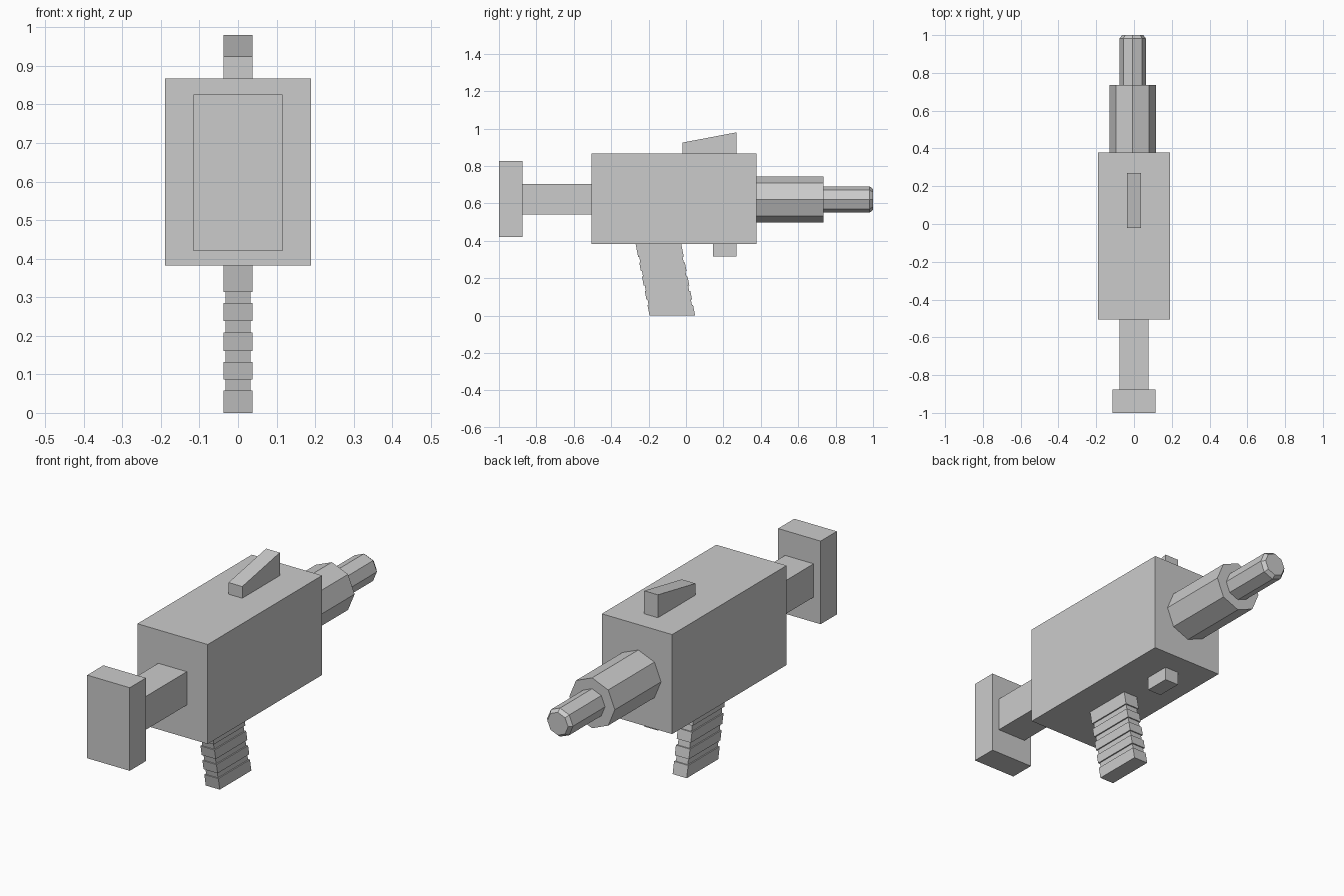
import bpy, bmesh
from math import cos, sin, pi

if "Cube" in bpy.data.objects:
    bpy.data.objects.remove(bpy.data.objects["Cube"])


def finish(name, bm):
    bmesh.ops.recalc_face_normals(bm, faces=bm.faces[:])
    mesh = bpy.data.meshes.new(name)
    bm.to_mesh(mesh)
    bm.free()
    obj = bpy.data.objects.new(name, mesh)
    bpy.context.collection.objects.link(obj)
    return obj


def loft(name, rings):
    """Skin a stack of equal-length vertex rings and cap both ends."""
    bm = bmesh.new()
    rows = [[bm.verts.new(p) for p in ring] for ring in rings]
    n = len(rows[0])
    for a, b in zip(rows, rows[1:]):
        for i in range(n):
            j = (i + 1) % n
            bm.faces.new((a[i], a[j], b[j], b[i]))
    bm.faces.new(rows[0])
    bm.faces.new(rows[-1])
    return finish(name, bm)


def profile(name, half_x, yz):
    """Extrude a side profile symmetrically across x."""
    return loft(name, [[(x, y, z) for y, z in yz] for x in (-half_x, half_x)])


def box(name, half_x, y0, y1, z0, z1):
    return profile(name, half_x, [(y0, z0), (y1, z0), (y1, z1), (y0, z1)])


def octagon_tube(name, sections):
    """Eight-sided tube along y from (y, radius) sections."""
    cx, cz = -0.007, 0.621
    return loft(name, [[(cx + r * cos(i * pi / 4), y, cz + r * sin(i * pi / 4))
                        for i in range(8)] for y, r in sections])


# Main housing, shoulder stock and butt plate
box("body", 0.19, -0.505, 0.378, 0.382, 0.868)
box("stock_bar", 0.077, -0.875, -0.505, 0.542, 0.705)
box("butt_plate", 0.115, -1.0, -0.875, 0.42, 0.826)

# Wedge sight on top, trigger block underneath
profile("top_sight", 0.037, [(-0.02, 0.868), (0.27, 0.868), (0.27, 0.98), (-0.02, 0.925)])
box("trigger_block", 0.037, 0.145, 0.27, 0.317, 0.382)

# Stepped barrel with chamfered muzzle
octagon_tube("barrel_shroud", [(0.378, 0.123), (0.735, 0.123)])
octagon_tube("barrel_tip", [(0.735, 0.070), (0.982, 0.070), (1.0, 0.056)])

# Slanted grip with alternating wide and narrow bands
levels = [0, 0.058, 0.086, 0.132, 0.161, 0.209, 0.238, 0.285, 0.314, 0.382]
rings = []
for k, (lo, hi) in enumerate(zip(levels, levels[1:])):
    inset = 0.006 * (k % 2)
    hx, hy = 0.038 - inset, 0.122 - inset
    for z in (lo, hi):
        cy = -0.073 - 0.194 * z
        rings.append([(-hx, cy - hy, z), (hx, cy - hy, z),
                      (hx, cy + hy, z), (-hx, cy + hy, z)])
loft("grip", rings)
